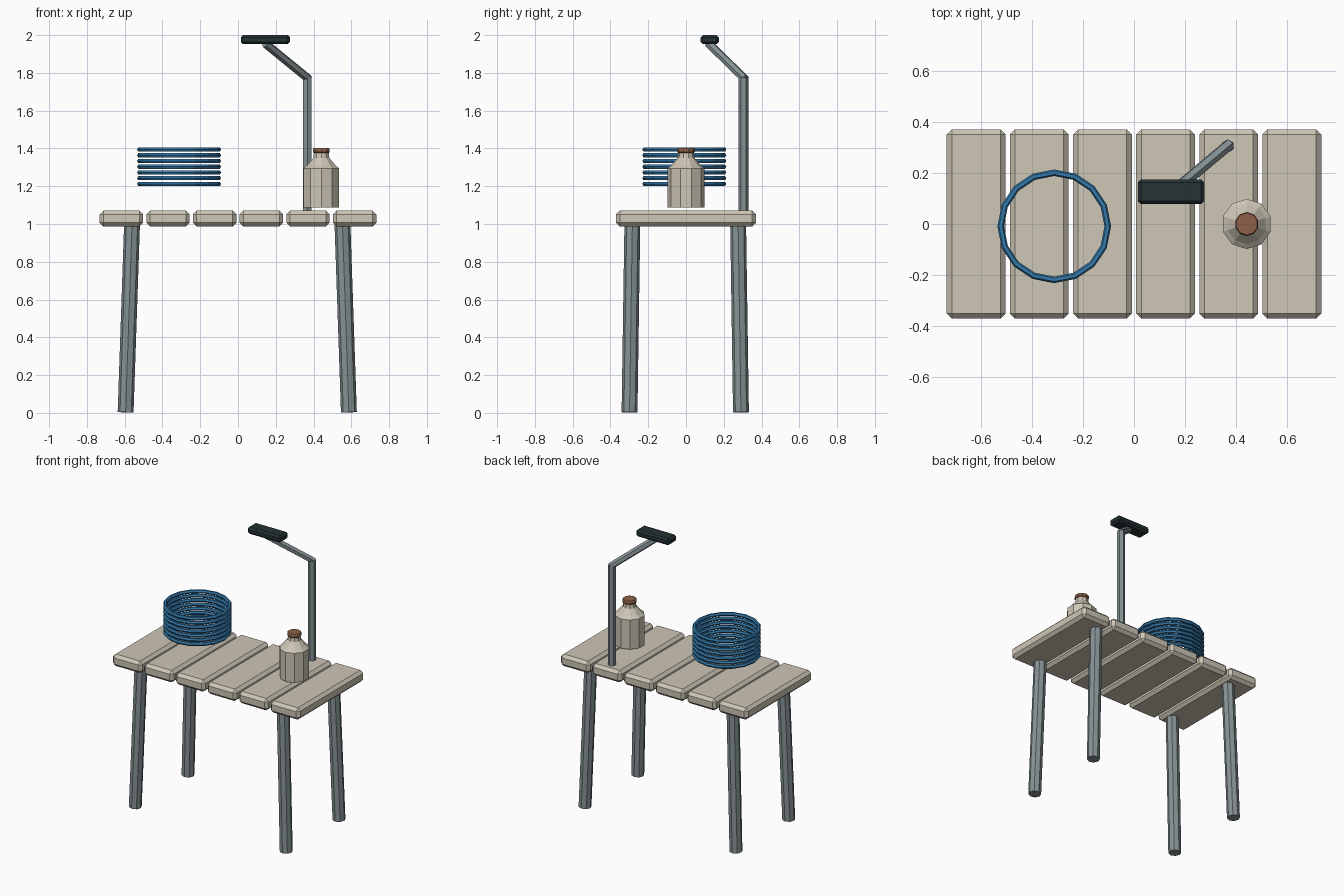
import bpy
import bmesh
from math import cos, sin, pi
from mathutils import Vector, Matrix

cube = bpy.data.objects.get("Cube")
if cube:
    bpy.data.objects.remove(cube, do_unlink=True)


def material(name, rgb):
    mat = bpy.data.materials.new(name)
    mat.use_nodes = True
    mat.diffuse_color = (*rgb, 1)
    mat.node_tree.nodes["Principled BSDF"].inputs["Base Color"].default_value = (*rgb, 1)
    return mat


pale_wood = material("pale wood", (0.62, 0.57, 0.47))
steel = material("grey steel", (0.24, 0.29, 0.30))
black = material("dark plastic", (0.018, 0.032, 0.034))
blue = material("blue rope", (0.035, 0.20, 0.42))
cork = material("brown cork", (0.27, 0.12, 0.065))


def finish(bm, name, mat):
    bmesh.ops.recalc_face_normals(bm, faces=bm.faces)
    mesh = bpy.data.meshes.new(name)
    bm.to_mesh(mesh)
    bm.free()
    mesh.materials.append(mat)
    obj = bpy.data.objects.new(name, mesh)
    bpy.context.collection.objects.link(obj)
    return obj


def box(name, mat, centre, size, bevel):
    bm = bmesh.new()
    bmesh.ops.create_cube(bm, size=1)
    bmesh.ops.scale(bm, vec=size, verts=bm.verts)
    bmesh.ops.bevel(bm, geom=bm.edges[:], offset=bevel, segments=1, affect='EDGES')
    bmesh.ops.translate(bm, vec=centre, verts=bm.verts)
    return finish(bm, name, mat)


def rod(name, mat, start, end, radius, sides):
    start, end = Vector(start), Vector(end)
    axis = end - start
    turn = Vector((0, 0, 1)).rotation_difference(axis).to_matrix().to_4x4()
    bm = bmesh.new()
    bmesh.ops.create_cone(bm, cap_ends=True, segments=sides, radius1=radius, radius2=radius,
                          depth=axis.length,
                          matrix=Matrix.Translation((start + end) / 2) @ turn)
    return finish(bm, name, mat)


def lathe(name, mat, centre, profile, sides, closed=False):
    """Revolve (radius, height) points; caps the ends unless the profile is closed."""
    bm = bmesh.new()
    rings = []
    for r, z in profile:
        rings.append([bm.verts.new((centre[0] + r * sin(2 * pi * i / sides),
                                    centre[1] + r * cos(2 * pi * i / sides), z))
                      for i in range(sides)])
    pairs = list(zip(rings, rings[1:]))
    if closed:
        pairs.append((rings[-1], rings[0]))
    else:
        bm.faces.new(rings[0])
        bm.faces.new(rings[-1])
    for a, b in pairs:
        for i in range(sides):
            j = (i + 1) % sides
            bm.faces.new((a[i], a[j], b[j], b[i]))
    return finish(bm, name, mat)


# Slatted table top
for i in range(6):
    box(f"plank_{i + 1}", pale_wood, ((i - 2.5) * 0.247, 0, 1.029), (0.23, 0.74, 0.084), 0.02)

# Splayed legs
for sx, side in ((-1, "right"), (1, "left")):
    for sy, end in ((-1, "front"), (1, "back")):
        rod(f"{end}_{side}_leg", steel,
            (sx * 0.591 - 0.004, sy * 0.295 - 0.004, 0.003),
            (sx * 0.557 - 0.004, sy * 0.28 - 0.004, 1.0), 0.042, 8)

# Lamp: post, slanted arm and flat head
rod("lamp_post", steel, (0.367, 0.305, 1.03), (0.367, 0.305, 1.775), 0.026, 6)
rod("lamp_arm", steel, (0.374, 0.312, 1.768), (0.145, 0.12, 1.955), 0.023, 6)
box("lamp_head", black, (0.145, 0.126, 1.976), (0.26, 0.096, 0.048), 0.012)

# Bottle and stopper
lathe("bottle", pale_wood, (0.441, 0),
      [(0.098, 1.087), (0.098, 1.295), (0.078, 1.311), (0.045, 1.35), (0.04, 1.385)], 10)
lathe("stopper", cork, (0.441, 0),
      [(0.041, 1.376), (0.047, 1.382), (0.047, 1.395), (0.043, 1.403)], 10)

# Stack of rope rings
for k in range(7):
    z = 1.2125 + k * 0.0303
    section = [(0.2095 + 0.0128 * cos(a * pi / 3), z + 0.0128 * sin(a * pi / 3)) for a in range(6)]
    lathe(f"rope_ring_{k + 1}", blue, (-0.312, -0.009), section, 16, closed=True)
